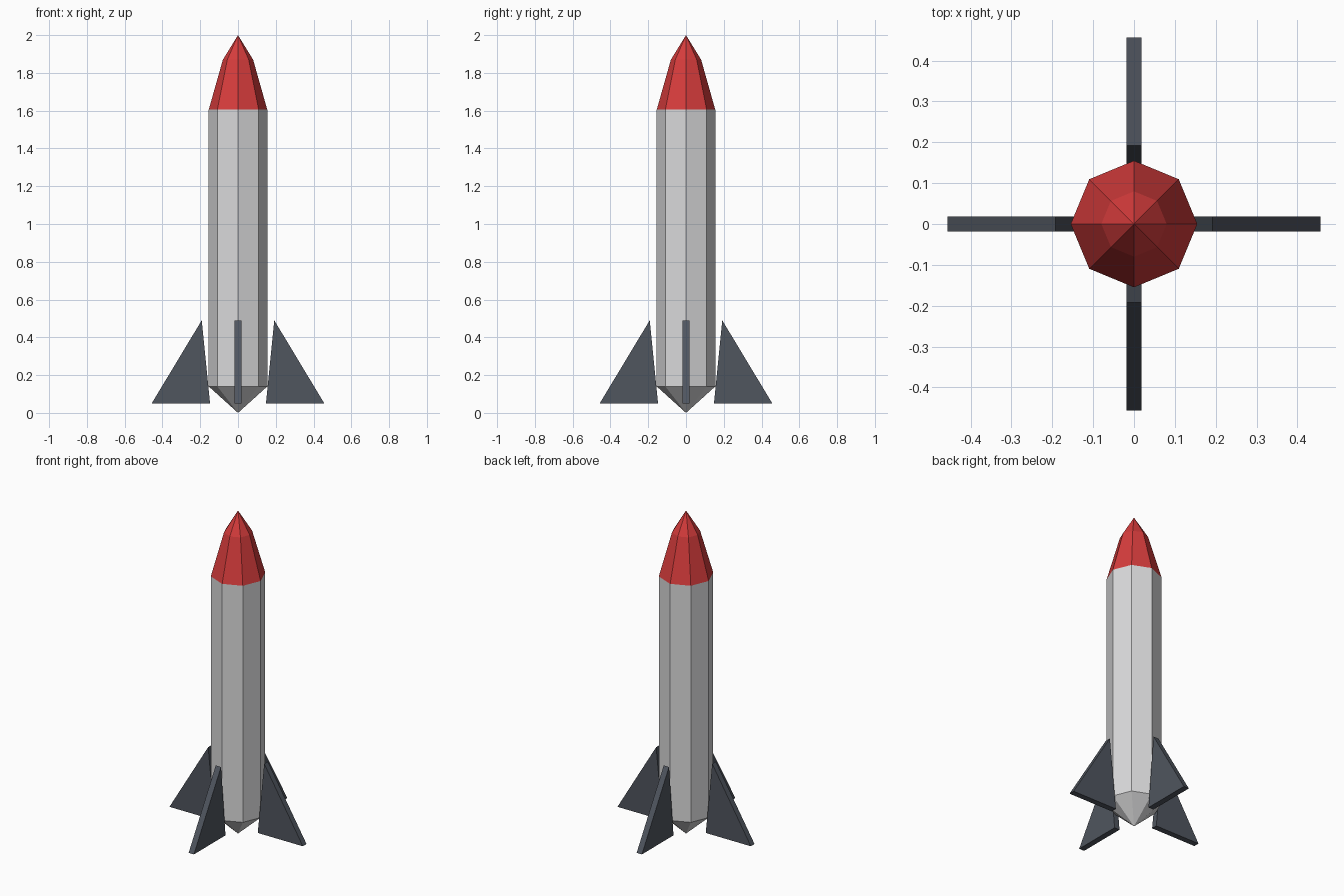
import bpy, bmesh, math
from mathutils import Matrix

default = bpy.data.objects.get("Cube")
if default:
    bpy.data.objects.remove(default, do_unlink=True)


def material(name, rgb):
    mat = bpy.data.materials.new(name)
    mat.use_nodes = True
    color = (*rgb, 1.0)
    mat.diffuse_color = color
    mat.node_tree.nodes["Principled BSDF"].inputs["Base Color"].default_value = color
    return mat


def finish(name, bm, mat):
    bmesh.ops.recalc_face_normals(bm, faces=bm.faces)
    mesh = bpy.data.meshes.new(name)
    bm.to_mesh(mesh)
    bm.free()
    mesh.materials.append(mat)
    obj = bpy.data.objects.new(name, mesh)
    bpy.context.collection.objects.link(obj)
    return obj


def lathe(name, profile, mat, sides=8):
    """Revolve (radius, z) points around z; zero radius becomes a tip."""
    bm = bmesh.new()
    rings = []
    for r, z in profile:
        if r == 0:
            rings.append([bm.verts.new((0, 0, z))] * sides)
        else:
            angles = [math.tau * i / sides for i in range(sides)]
            rings.append([bm.verts.new((r * math.cos(a), r * math.sin(a), z)) for a in angles])
    for low, high in zip(rings, rings[1:]):
        for i in range(sides):
            j = (i + 1) % sides
            corners = dict.fromkeys((low[i], low[j], high[j], high[i]))
            bm.faces.new(list(corners))
    return finish(name, bm, mat)


def fin(name, outline, thickness, angle, mat):
    """Extrude an (x, z) outline sideways and turn it around z."""
    bm = bmesh.new()
    face = bm.faces.new([bm.verts.new((x, -thickness / 2, z)) for x, z in outline])
    result = bmesh.ops.extrude_face_region(bm, geom=[face])
    moved = [v for v in result["geom"] if isinstance(v, bmesh.types.BMVert)]
    bmesh.ops.translate(bm, verts=moved, vec=(0, thickness, 0))
    bmesh.ops.transform(bm, matrix=Matrix.Rotation(angle, 4, "Z"), verts=bm.verts)
    return finish(name, bm, mat)


grey = material("light grey", (0.70, 0.70, 0.71))
red = material("red", (0.67, 0.045, 0.045))
slate = material("dark slate", (0.080, 0.092, 0.114))

# Hull with its pointed tail, and the two-stage nose
R = 0.155
lathe("hull", [(0, 0), (R, 0.14), (R, 1.605)], grey)
lathe("nose_cone", [(R, 1.605), (0.08, 1.87), (0, 2)], red)

# Four triangular fins
outline = [(0.148, 0.05), (0.457, 0.05), (0.192, 0.49)]
for i, side in enumerate(("left", "back", "right", "front")):
    fin(side + "_fin", outline, 0.036, i * math.pi / 2, slate)
